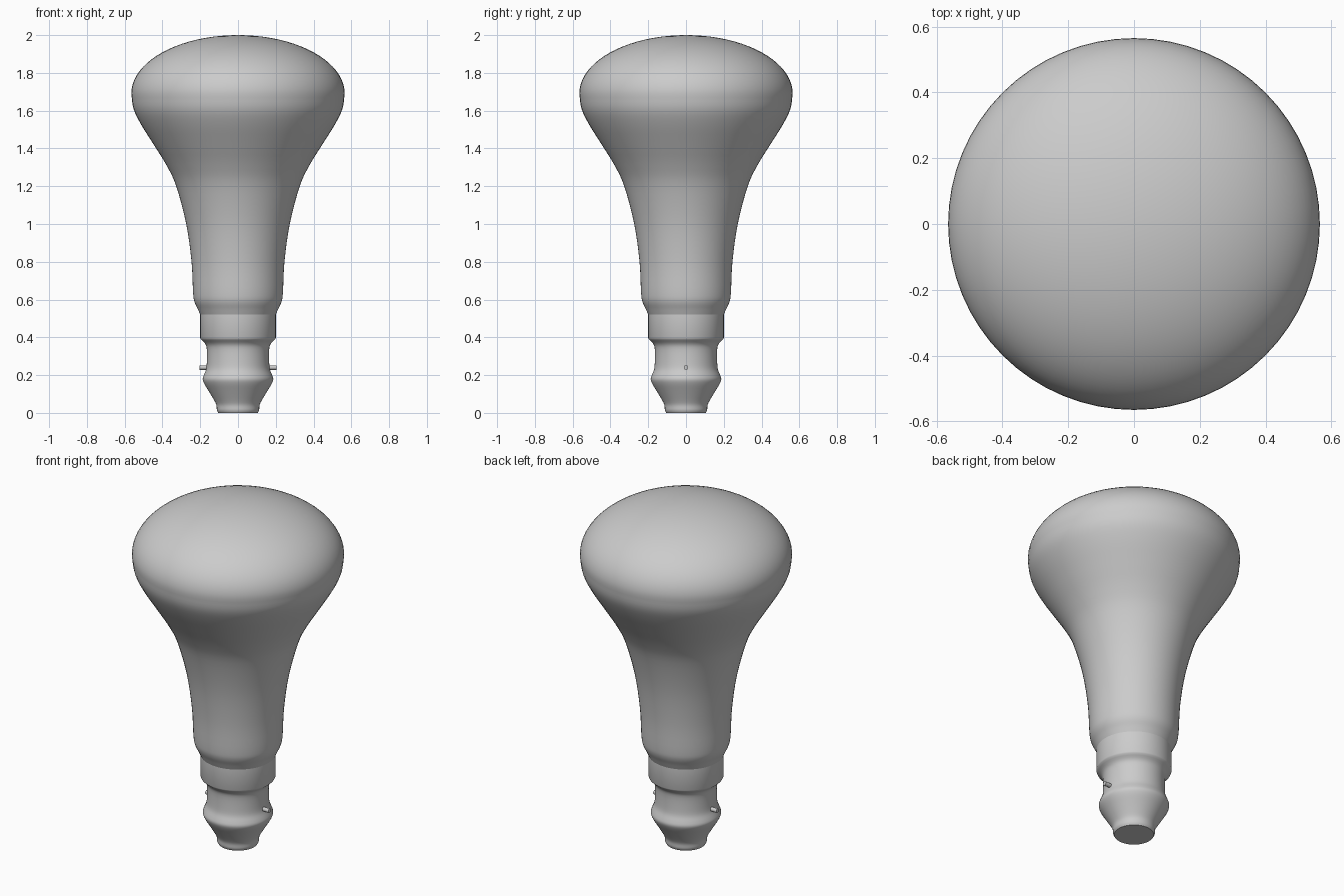
import bpy, bmesh, math
from mathutils import Matrix, Vector

if "Cube" in bpy.data.objects:
    bpy.data.objects.remove(bpy.data.objects["Cube"])

SEGMENTS = 64


def smooth_profile(pts, steps):
    """Catmull-Rom interpolation through (radius, height) points."""
    p = [Vector(q) for q in pts]
    p = [2 * p[0] - p[1]] + p + [2 * p[-1] - p[-2]]
    out = []
    for i in range(1, len(p) - 2):
        a, b, c, d = p[i - 1:i + 3]
        for s in range(steps):
            t = s / steps
            out.append(0.5 * (2 * b + (c - a) * t + (2 * a - 5 * b + 4 * c - d) * t**2
                              + (3 * b - a - 3 * c + d) * t**3))
    return [tuple(v) for v in out] + [tuple(pts[-1])]


def finish(name, bm, angle=30):
    bmesh.ops.recalc_face_normals(bm, faces=bm.faces)
    mesh = bpy.data.meshes.new(name)
    bm.to_mesh(mesh)
    bm.free()
    ob = bpy.data.objects.new(name, mesh)
    bpy.context.collection.objects.link(ob)
    bpy.ops.object.select_all(action='DESELECT')
    ob.select_set(True)
    bpy.context.view_layer.objects.active = ob
    bpy.ops.object.shade_smooth_by_angle(angle=math.radians(angle))
    return ob


def lathe(name, profile):
    bm = bmesh.new()
    verts = [bm.verts.new((r, 0, z)) for r, z in profile]
    edges = [bm.edges.new(e) for e in zip(verts, verts[1:])]
    bmesh.ops.spin(bm, geom=verts + edges, cent=(0, 0, 0), axis=(0, 0, 1),
                   angle=math.tau, steps=SEGMENTS, use_duplicate=False)
    bmesh.ops.remove_doubles(bm, verts=bm.verts, dist=1e-5)
    return finish(name, bm)


# Glass envelope: flared neck, then an elliptical dome
neck = smooth_profile([(0.2, 0.52), (0.213, 0.55), (0.231, 0.59), (0.238, 0.64),
                       (0.246, 0.8), (0.274, 1.0), (0.327, 1.2), (0.378, 1.31),
                       (0.446, 1.42), (0.515, 1.53), (0.553, 1.61), (0.565, 1.69)], 4)
dome = [(0.565 * math.cos(a), 1.69 + 0.31 * math.sin(a))
        for a in (math.pi / 2 * i / 20 for i in range(1, 20))]
lathe("glass_envelope", neck + dome + [(0, 2.0)])

# Metal cap: contact plug, shoulder, waist and collar
plug = smooth_profile([(0.105, 0.0), (0.112, 0.015), (0.114, 0.04), (0.125, 0.065),
                       (0.155, 0.115), (0.178, 0.153), (0.187, 0.178), (0.181, 0.2),
                       (0.169, 0.23), (0.165, 0.27), (0.165, 0.335), (0.173, 0.365),
                       (0.197, 0.39)], 3)
lathe("metal_cap", [(0, 0)] + plug + [(0.2, 0.397), (0.2, 0.52)])

# Bayonet pins on both sides
for side, label in ((-1, "left"), (1, "right")):
    bm = bmesh.new()
    place = Matrix.Translation((side * 0.175, 0, 0.24)) @ Matrix.Rotation(math.pi / 2, 4, 'Y')
    bmesh.ops.create_cone(bm, cap_ends=True, segments=16, radius1=0.012,
                          radius2=0.012, depth=0.06, matrix=place)
    finish("bayonet_pin_" + label, bm)
